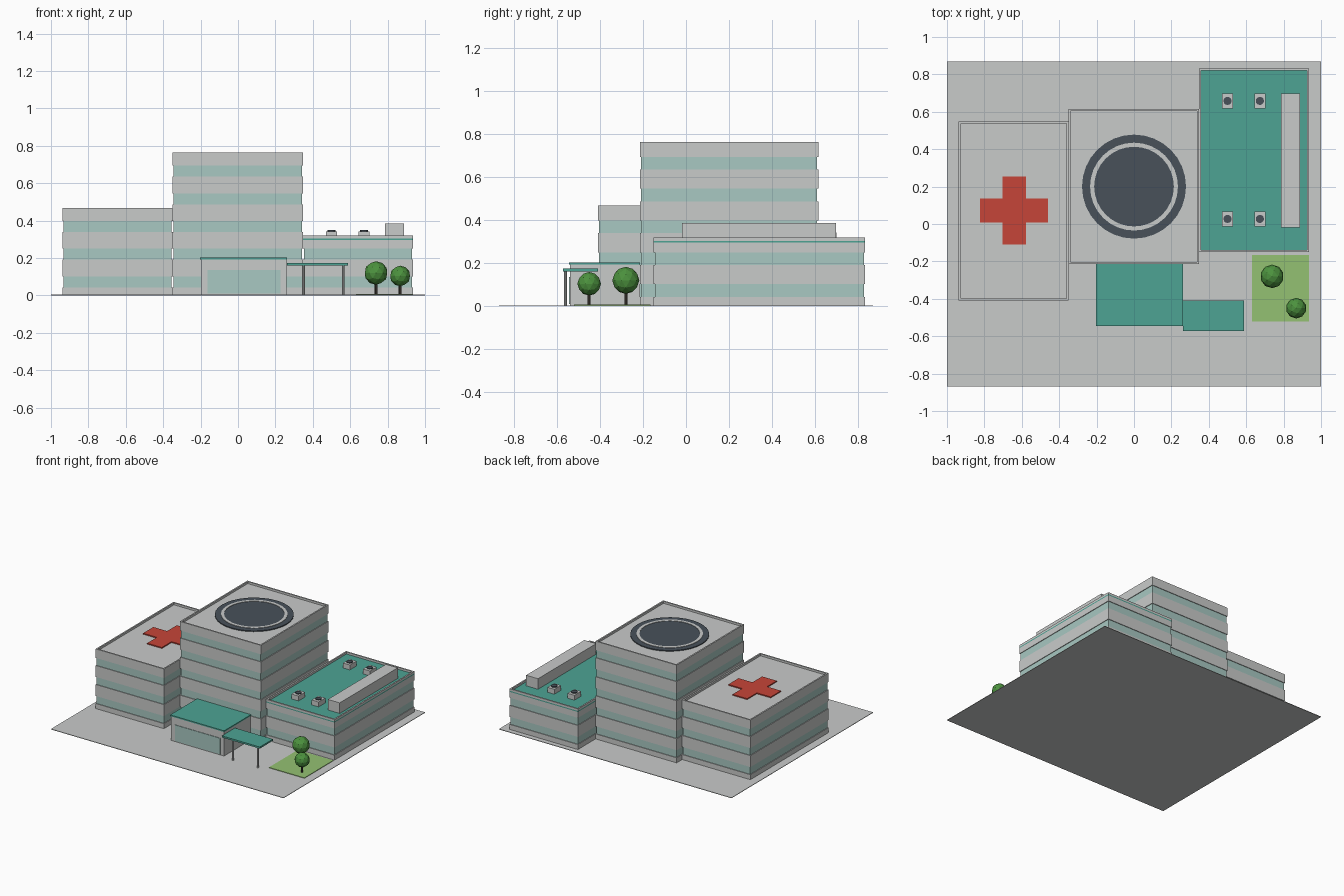
import bpy, bmesh, math

if "Cube" in bpy.data.objects:
    bpy.data.objects.remove(bpy.data.objects["Cube"])


def mat(name, r, g, b):
    m = bpy.data.materials.new(name)
    lin = [((c / 255 + 0.055) / 1.055) ** 2.4 for c in (r, g, b)]
    m.diffuse_color = (*lin, 1)
    m.use_nodes = True
    m.node_tree.nodes["Principled BSDF"].inputs["Base Color"].default_value = m.diffuse_color
    return m


GREY = mat("pale_grey", 201, 203, 202)
GLASS = mat("window_glass", 168, 200, 194)
TEAL = mat("teal_roof", 77, 163, 148)
DARK = mat("charcoal", 72, 81, 90)
RED = mat("red", 198, 69, 56)
LAWN = mat("lawn_green", 148, 193, 114)
LEAF = mat("leaf_green", 76, 146, 62)
BARK = mat("dark_bark", 62, 56, 50)

FLOOR = 0.148      # storey height
SLAB = 0.008       # roof slab thickness
TOP = 0.024        # slab plus parapet


def finish(name, bm, *mats):
    bmesh.ops.recalc_face_normals(bm, faces=bm.faces)
    me = bpy.data.meshes.new(name)
    bm.to_mesh(me)
    bm.free()
    for m in mats:
        me.materials.append(m)
    ob = bpy.data.objects.new(name, me)
    bpy.context.collection.objects.link(ob)
    return ob


def prism(name, pts, z0, z1, m):
    bm = bmesh.new()
    base = bm.faces.new([bm.verts.new((x, y, z0)) for x, y in pts])
    top = bmesh.ops.extrude_face_region(bm, geom=[base])["geom"]
    vs = [v for v in top if isinstance(v, bmesh.types.BMVert)]
    bmesh.ops.translate(bm, verts=vs, vec=(0, 0, z1 - z0))
    return finish(name, bm, m)


def rect(x0, x1, y0, y1, d=0):
    return [(x0 + d, y0 + d), (x1 - d, y0 + d), (x1 - d, y1 - d), (x0 + d, y1 - d)]


def circle(cx, cy, r, n):
    return [(cx + r * math.cos(2 * math.pi * i / n), cy + r * math.sin(2 * math.pi * i / n))
            for i in range(n)]


def box(name, x0, x1, y0, y1, z0, z1, m):
    return prism(name, rect(x0, x1, y0, y1), z0, z1, m)


def frame(name, outer, inner, z0, z1, m):
    """Hollow prism between two loops with equal point counts."""
    bm = bmesh.new()
    loops = [[bm.verts.new((x, y, z)) for x, y in pts]
             for pts, z in ((outer, z0), (outer, z1), (inner, z1), (inner, z0))]
    n = len(outer)
    for k in range(4):
        a, b = loops[k], loops[(k + 1) % 4]
        for i in range(n):
            j = (i + 1) % n
            bm.faces.new((a[i], a[j], b[j], b[i]))
    return finish(name, bm, m)


def building(name, x0, x1, y0, y1, floors, roof):
    """Storeys with a recessed window band each, roof slab and parapet."""
    rings = [(0.002, 0, 0)]
    for f in range(floors):
        lo, hi = f * FLOOR + 0.043, f * FLOOR + 0.102
        rings += [(lo, 0, 0), (lo, 0.005, 0), (hi, 0.005, 1), (hi, 0, 0)]
    h = floors * FLOOR
    rings.append((h, 0, 0))
    bm = bmesh.new()
    prev = None
    for z, d, mi in rings:
        ring = [bm.verts.new((x, y, z)) for x, y in rect(x0, x1, y0, y1, d)]
        if prev:
            for i in range(4):
                j = (i + 1) % 4
                bm.faces.new((prev[i], prev[j], ring[j], ring[i])).material_index = mi
        else:
            bm.faces.new(ring)
        prev = ring
    bm.faces.new(prev)
    finish(name + "_walls", bm, GREY, GLASS)
    box(name + "_roof_slab", x0, x1, y0, y1, h, h + SLAB, roof)
    frame(name + "_parapet", rect(x0, x1, y0, y1), rect(x0, x1, y0, y1, 0.011),
          h + SLAB, h + TOP, GREY)
    return h + SLAB


# Site
box("paved_ground", -1, 1, -0.87, 0.87, 0, 0.004, GREY)
box("lawn", 0.63, 0.935, -0.52, -0.165, 0.004, 0.008, LAWN)

# Three blocks
left_roof = building("left_wing", -0.937, -0.35, -0.41, 0.547, 3, GREY)
tower_roof = building("tower", -0.35, 0.347, -0.215, 0.615, 5, GREY)
right_roof = building("right_wing", 0.347, 0.935, -0.15, 0.832, 2, TEAL)

# Roof cross
cx, cy, a, b = -0.641, 0.072, 0.182, 0.063
prism("roof_cross",
      [(cx + x, cy + y) for x, y in
       [(-b, -a), (b, -a), (b, -b), (a, -b), (a, b), (b, b),
        (b, a), (-b, a), (-b, b), (-a, b), (-a, -b), (-b, -b)]],
      left_roof, left_roof + 0.008, RED)

# Landing pad with a pale ring
prism("landing_pad", circle(0, 0.2, 0.278, 32), tower_roof, tower_roof + 0.007, DARK)
frame("landing_pad_ring", circle(0, 0.2, 0.235, 32), circle(0, 0.2, 0.213, 32),
      tower_roof + 0.006, tower_roof + 0.010, GREY)

# Plant on the right roof
box("roof_duct", 0.785, 0.887, -0.018, 0.697, right_roof, 0.386, GREY)
for i, x in enumerate((0.5, 0.673)):
    for j, y in enumerate((0.027, 0.658)):
        box(f"vent_box_{i}{j}", x - 0.03, x + 0.03, y - 0.041, y + 0.041,
            right_roof, 0.342, GREY)
        prism(f"vent_fan_{i}{j}", circle(x, y, 0.022, 12), 0.342, 0.349, DARK)

# Entrance hall
box("entrance_walls", -0.198, 0.258, -0.54, -0.214, 0.002, 0.193, GREY)
box("entrance_roof", -0.202, 0.262, -0.545, -0.215, 0.193, 0.203, TEAL)
box("entrance_glazing", -0.163, 0.228, -0.544, -0.539, 0.01, 0.135, GLASS)

# Drop-off canopy
box("canopy_roof", 0.262, 0.587, -0.571, -0.41, 0.161, 0.174, TEAL)
for i, x in enumerate((0.35, 0.563)):
    prism(f"canopy_post_{i}", circle(x, -0.56, 0.007, 8), 0.002, 0.161, GREY)

# Trees
for i, (x, y, z, r) in enumerate(((0.738, -0.28, 0.12, 0.063), (0.867, -0.45, 0.104, 0.055))):
    prism(f"tree_trunk_{i}", circle(x, y, 0.008, 6), 0.006, z, BARK)
    bm = bmesh.new()
    bmesh.ops.create_icosphere(bm, subdivisions=2, radius=r)
    bmesh.ops.translate(bm, verts=bm.verts, vec=(x, y, z))
    finish(f"tree_crown_{i}", bm, LEAF)
